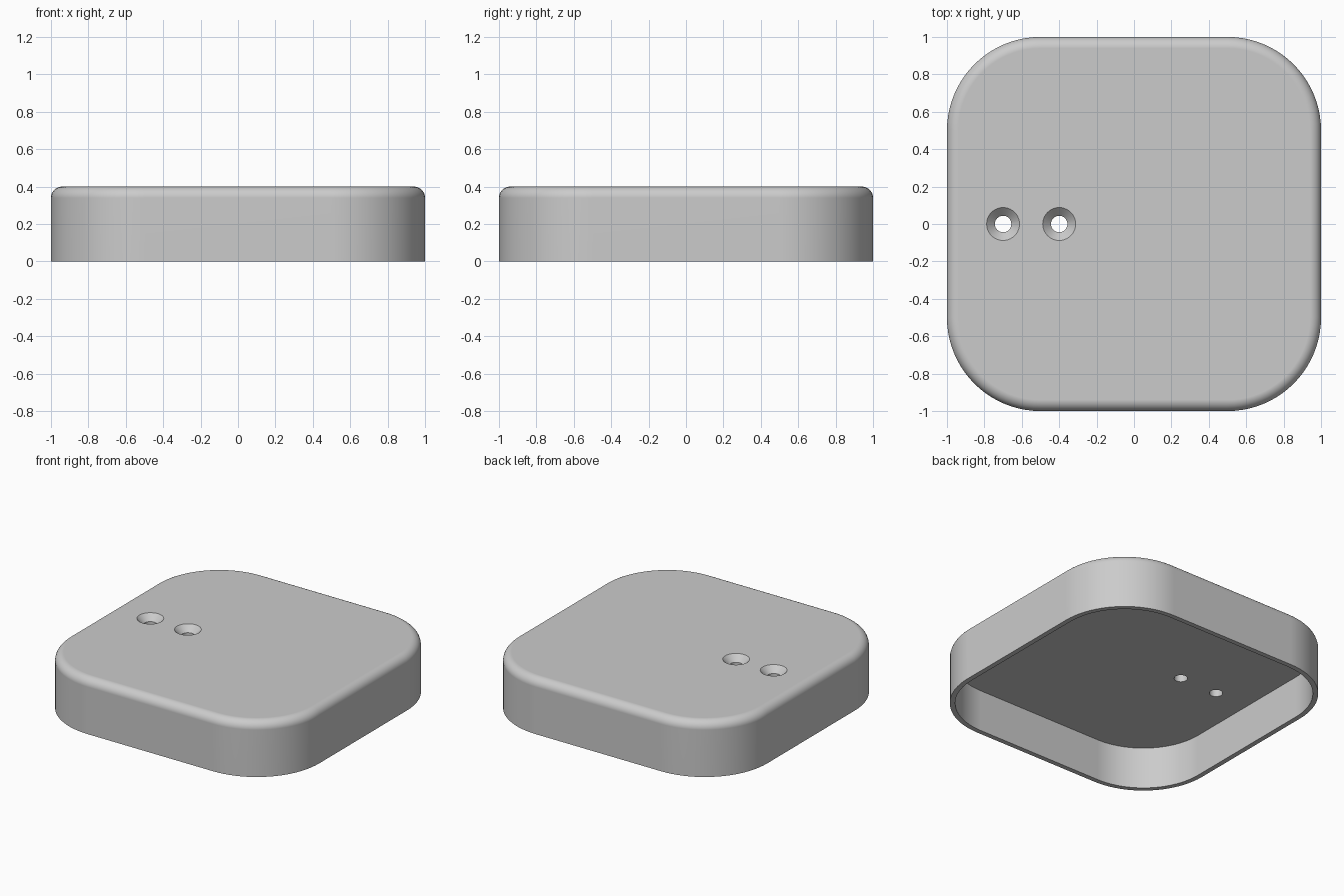
import bpy, bmesh
from math import sin, cos, pi, radians

HALF, CORNER, HEIGHT = 1.0, 0.5, 0.4      # outer half width, corner radius, height
FILLET, WALL, CEILING = 0.06, 0.035, 0.3  # top edge radius, wall, underside of the lid
HOLES = (-0.7, -0.4)                      # screw hole positions along x

if "Cube" in bpy.data.objects:
    bpy.data.objects.remove(bpy.data.objects["Cube"])

grey = bpy.data.materials.new("light grey")
grey.use_nodes = True
grey.diffuse_color = (0.6, 0.6, 0.6, 1)
grey.node_tree.nodes["Principled BSDF"].inputs["Base Color"].default_value = grey.diffuse_color


def rounded_square(inset, z, steps=20):
    """Ring of points of a rounded square, moved inward by inset."""
    straight = HALF - CORNER
    radius = CORNER - inset
    ring = []
    for sx, sy, start in ((1, 1, 0), (-1, 1, 0.5), (-1, -1, 1), (1, -1, 1.5)):
        for i in range(steps + 1):
            a = pi * (start + 0.5 * i / steps)
            ring.append((sx * straight + radius * cos(a), sy * straight + radius * sin(a), z))
    return ring


def circle(x, radius, z, steps=40):
    return [(x + radius * cos(2 * pi * i / steps), radius * sin(2 * pi * i / steps), z)
            for i in range(steps)]


def loft(name, rings):
    """Closed solid skinned through a stack of equal rings."""
    bm = bmesh.new()
    loops = [[bm.verts.new(p) for p in ring] for ring in rings]
    for low, high in zip(loops, loops[1:]):
        for i in range(len(low)):
            j = (i + 1) % len(low)
            bm.faces.new((low[i], low[j], high[j], high[i]))
    bm.faces.new(loops[0])
    bm.faces.new(loops[-1])
    bmesh.ops.recalc_face_normals(bm, faces=bm.faces)
    mesh = bpy.data.meshes.new(name)
    bm.to_mesh(mesh)
    bm.free()
    mesh.materials.append(grey)
    obj = bpy.data.objects.new(name, mesh)
    bpy.context.collection.objects.link(obj)
    return obj


# Hollow cover: up the inside wall is the first ring, over the rim, up and round the top
rings = [rounded_square(WALL, CEILING), rounded_square(WALL, 0), rounded_square(0, 0)]
for i in range(9):
    a = pi / 2 * i / 8
    rings.append(rounded_square(FILLET * (1 - cos(a)), HEIGHT - FILLET * (1 - sin(a))))
cover = loft("cover", rings)

bpy.ops.object.select_all(action="DESELECT")
cover.select_set(True)
bpy.context.view_layer.objects.active = cover

# Countersunk screw holes
for x in HOLES:
    cutter = loft("hole_cutter", [circle(x, 0.044, CEILING - 0.1), circle(x, 0.044, HEIGHT - 0.044),
                                  circle(x, 0.088, HEIGHT), circle(x, 0.088, HEIGHT + 0.1)])
    cutter.hide_render = True
    cut = cover.modifiers.new("screw_hole", "BOOLEAN")
    cut.operation = "DIFFERENCE"
    cut.solver = "EXACT"
    cut.object = cutter
    bpy.ops.object.modifier_apply(modifier=cut.name)
    bpy.data.objects.remove(cutter)

# Smooth walls and fillet, crisp rims, flat lid
bpy.ops.object.shade_smooth_by_angle(angle=radians(30))
flat = cover.modifiers.new("flat_lid", "WEIGHTED_NORMAL")
flat.keep_sharp = True
